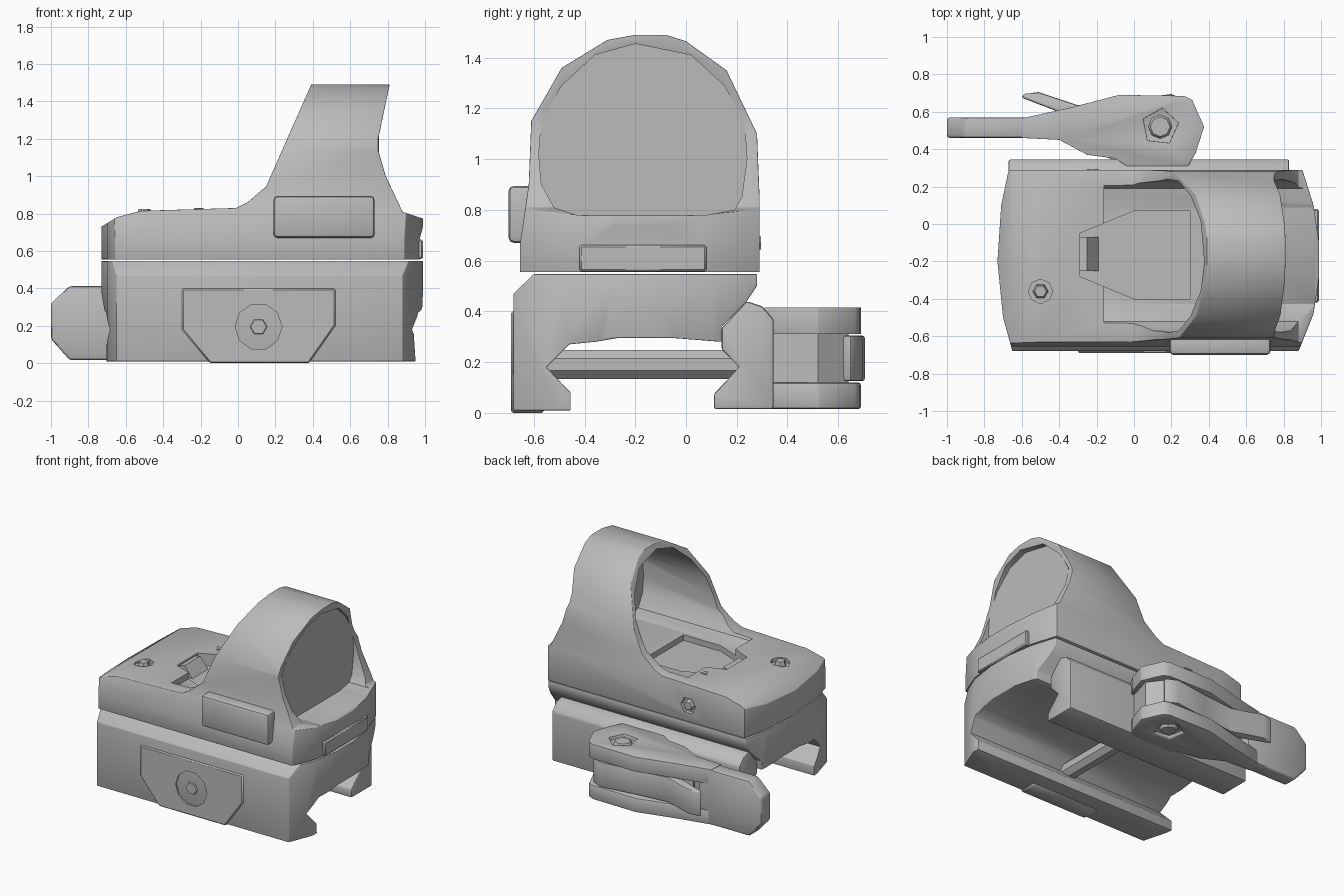
import bpy, bmesh, math

cube = bpy.data.objects.get("Cube")
if cube:
    bpy.data.objects.remove(cube, do_unlink=True)

grey = bpy.data.materials.new("matte_grey")
grey.use_nodes = True
COLOUR = (0.5, 0.5, 0.5, 1)
grey.diffuse_color = COLOUR
grey.node_tree.nodes["Principled BSDF"].inputs["Base Color"].default_value = COLOUR


def ngon(cx, cy, r, n, turn=0.0):
    return [(cx + r * math.cos(turn + i * math.tau / n),
             cy + r * math.sin(turn + i * math.tau / n)) for i in range(n)]


def rect(a0, b0, a1, b1):
    return [(a0, b0), (a1, b0), (a1, b1), (a0, b1)]


def prism(name, outline, axis, start, end, taper=1.0):
    """Extrude an outline along an axis; the end cap can be scaled."""
    place = {"x": lambda a, b, d: (d, a, b),
             "y": lambda a, b, d: (a, d, b),
             "z": lambda a, b, d: (a, b, d)}[axis]
    ca = sum(p[0] for p in outline) / len(outline)
    cb = sum(p[1] for p in outline) / len(outline)
    bm = bmesh.new()
    low = [bm.verts.new(place(a, b, start)) for a, b in outline]
    high = [bm.verts.new(place(ca + (a - ca) * taper, cb + (b - cb) * taper, end))
            for a, b in outline]
    bm.faces.new(low)
    bm.faces.new(high)
    for i in range(len(low)):
        j = (i + 1) % len(low)
        bm.faces.new((low[i], low[j], high[j], high[i]))
    bmesh.ops.recalc_face_normals(bm, faces=bm.faces)
    mesh = bpy.data.meshes.new(name)
    bm.to_mesh(mesh)
    bm.free()
    mesh.materials.append(grey)
    ob = bpy.data.objects.new(name, mesh)
    bpy.context.collection.objects.link(ob)
    return ob


def bake(ob):
    deps = bpy.context.evaluated_depsgraph_get()
    mesh = bpy.data.meshes.new_from_object(ob.evaluated_get(deps))
    ob.modifiers.clear()
    ob.data = mesh


def combine(ob, other, operation):
    mod = ob.modifiers.new("shape", "BOOLEAN")
    mod.operation, mod.object, mod.solver = operation, other, "EXACT"
    bake(ob)
    bpy.data.objects.remove(other, do_unlink=True)


def bevel(ob, width, segments=2):
    mod = ob.modifiers.new("bevel", "BEVEL")
    mod.width, mod.segments = width, segments
    mod.limit_method, mod.angle_limit = "ANGLE", math.radians(40)
    bake(ob)


# Plan outline shared by the housing and the mount: bowed at both ends
PLAN = [(-0.67, 0.29), (0.9, 0.29), (0.96, 0.1), (0.99, -0.1), (0.99, -0.28),
        (0.96, -0.48), (0.88, -0.68), (-0.65, -0.68), (-0.7, -0.5),
        (-0.73, -0.2), (-0.71, 0.1)]

# Housing: arch section, side silhouette and plan intersected
arch = [(-0.655, 0.555), (-0.655, 0.66), (-0.62, 0.9), (-0.61, 1.15), (-0.49, 1.36),
        (-0.31, 1.47), (-0.2, 1.49), (-0.08, 1.49), (0.0, 1.465), (0.16, 1.35),
        (0.28, 1.1), (0.29, 0.85), (0.29, 0.555)]
side = [(-0.73, 0.555), (-0.73, 0.73), (-0.65, 0.78), (-0.52, 0.815), (-0.01, 0.83),
        (0.05, 0.86), (0.15, 0.945), (0.39, 1.487), (0.4, 1.6), (0.83, 1.6),
        (0.81, 1.487), (0.75, 1.2), (0.75, 1.14), (0.79, 1.0), (0.88, 0.81),
        (1.0, 0.77), (0.97, 0.66), (0.97, 0.555)]
housing = prism("housing", arch, "x", -0.9, 1.2)
combine(housing, prism("side_cutter", side, "y", -1, 1), "INTERSECT")
combine(housing, prism("plan_cutter", PLAN, "z", 0.3, 1.7), "INTERSECT")
bevel(housing, 0.025)

# Hollow through the hood, and a trench for the emitter
window = [(-0.58, 1.02), (-0.57, 1.15), (-0.49, 1.29), (-0.36, 1.41), (-0.2, 1.455),
          (0.02, 1.41), (0.15, 1.29), (0.23, 1.15), (0.24, 1.0), (0.22, 0.85),
          (0.19, 0.8), (0.08, 0.78), (-0.43, 0.78), (-0.52, 0.81), (-0.57, 0.9)]
combine(housing, prism("hollow_cutter", window, "x", -0.16, 1.2), "DIFFERENCE")
trench = [(-0.29, -0.05), (0.0, 0.07), (0.3, 0.07), (0.3, -0.4), (0.0, -0.4), (-0.29, -0.28)]
combine(housing, prism("trench_cutter", trench, "z", 0.74, 1.0), "DIFFERENCE")
combine(housing, prism("screw_cutter", ngon(-0.5, -0.36, 0.065, 8), "z", 0.79, 1), "DIFFERENCE")
combine(housing, prism("side_screw_cutter", ngon(-0.22, 0.67, 0.06, 6), "y", 0.26, 0.4),
        "DIFFERENCE")

prism("lens", window, "x", 0.745, 0.755)
prism("emitter", [(-0.29, 0.74), (-0.29, 0.81), (-0.25, 0.82), (-0.19, 0.74)], "y", -0.25, -0.07)
prism("top_screw", ngon(-0.5, -0.36, 0.045, 6), "z", 0.78, 0.825, 0.7)
prism("side_screw", ngon(-0.22, 0.67, 0.042, 6), "y", 0.25, 0.295, 0.7)
prism("sight_dot", ngon(-0.21, 0.085, 0.03, 3, -math.pi / 2), "z", 0.815, 0.829)
front_tab = prism("front_tab", rect(-0.42, 0.557, 0.08, 0.662), "x", 0.9, 0.988)
bevel(front_tab, 0.008, 1)
button = prism("side_button", rect(0.19, 0.67, 0.73, 0.895), "y", -0.58, -0.7)
bevel(button, 0.022)

# Mount: rail section with one fixed jaw
rail = [(-0.6, 0.547), (0.28, 0.547), (0.28, 0.5), (0.24, 0.44), (0.14, 0.34),
        (0.14, 0.28), (-0.05, 0.295), (-0.27, 0.295), (-0.36, 0.28), (-0.46, 0.27),
        (-0.55, 0.18), (-0.455, 0.08), (-0.455, 0.01), (-0.68, 0.01), (-0.68, 0.47)]
mount = prism("mount", rail, "x", -0.9, 1.2)
combine(mount, prism("mount_plan", PLAN, "z", -0.2, 0.8), "INTERSECT")
mount_ends = [(-0.73, 0.6), (-0.73, 0.38), (-0.7, 0.2), (-0.71, 0), (0.95, 0),
              (0.94, 0.15), (0.985, 0.3), (1.0, 0.6)]
combine(mount, prism("mount_ends", mount_ends, "y", -1, 1), "INTERSECT")
bevel(mount, 0.012)

# Moving jaw and the bolt that pulls it in
jaw = [(0.11, 0.015), (0.11, 0.075), (0.21, 0.18), (0.14, 0.25), (0.14, 0.335),
       (0.24, 0.44), (0.3, 0.42), (0.345, 0.37), (0.345, 0.015)]
bevel(prism("moving_jaw", jaw, "x", -0.67, 0.83), 0.01)
prism("cross_bolt", ngon(0.11, 0.19, 0.062, 8, math.pi / 8), "y", -0.6, 0.3)

# Shield plate with a recessed bolt head
shield = [(-0.3, 0.4), (0.52, 0.4), (0.52, 0.2), (0.38, 0), (-0.15, 0), (-0.3, 0.18)]
plate = prism("shield_plate", shield, "y", -0.56, -0.69)
bevel(plate, 0.008, 1)
combine(plate, prism("bolt_cutter", ngon(0.11, 0.195, 0.125, 10), "y", -0.65, -0.8), "DIFFERENCE")
prism("bolt_washer", ngon(0.11, 0.195, 0.118, 10), "y", -0.64, -0.675, 0.8)
prism("bolt_head", ngon(0.11, 0.195, 0.06, 6), "y", -0.64, -0.69, 0.7)

# Throw lever: two matching cheeks, a slimmer core, a tall handle and a release tab
cheek = [(-0.6, 0.565), (-0.35, 0.62), (-0.08, 0.69), (0.27, 0.685), (0.31, 0.665),
         (0.375, 0.52), (0.33, 0.38), (0.29, 0.31), (-0.04, 0.31), (-0.1, 0.35),
         (-0.25, 0.37), (-0.4, 0.45), (-0.6, 0.46)]
for label, z0, z1 in (("lower", 0.015, 0.12), ("upper", 0.31, 0.415)):
    part = prism(label + "_lever_cheek", cheek, "z", z0, z1)
    if label == "upper":
        combine(part, prism("pivot_cutter", ngon(0.14, 0.52, 0.1, 5, 0.2), "z", 0.39, 0.5),
                "DIFFERENCE")
    else:
        combine(part, prism("pivot_cutter", ngon(0.14, 0.52, 0.1, 5, 0.2), "z", -0.1, 0.04),
                "DIFFERENCE")
    bevel(part, 0.02)
core = [(-0.45, 0.56), (-0.1, 0.63), (0.25, 0.64), (0.34, 0.52), (0.28, 0.31),
        (-0.04, 0.31), (-0.4, 0.47)]
prism("lever_core", core, "z", 0.1, 0.33)
prism("pivot_top", ngon(0.14, 0.52, 0.075, 8), "z", 0.37, 0.41, 0.7)
prism("pivot_bottom", ngon(0.14, 0.52, 0.075, 8), "z", 0.06, 0.02, 0.7)
handle = [(-1, 0.32), (-0.9, 0.413), (-0.5, 0.413), (-0.5, 0.017), (-0.9, 0.017), (-1, 0.13)]
bevel(prism("lever_handle", handle, "y", 0.46, 0.57), 0.015)
tab = [(-0.6, 0.675), (-0.59, 0.695), (-0.51, 0.705), (-0.3, 0.635), (-0.05, 0.66),
       (0.2, 0.695), (0.29, 0.65), (0.2, 0.55), (-0.3, 0.56)]
bevel(prism("release_tab", tab, "z", 0.125, 0.305), 0.012)

# Smooth shading with crisp edges
bpy.ops.object.select_all(action="DESELECT")
for ob in bpy.context.collection.objects:
    if ob.type == "MESH" and grey.name in ob.data.materials:
        ob.select_set(True)
        bpy.context.view_layer.objects.active = ob
bpy.ops.object.shade_smooth_by_angle(angle=math.radians(40))
